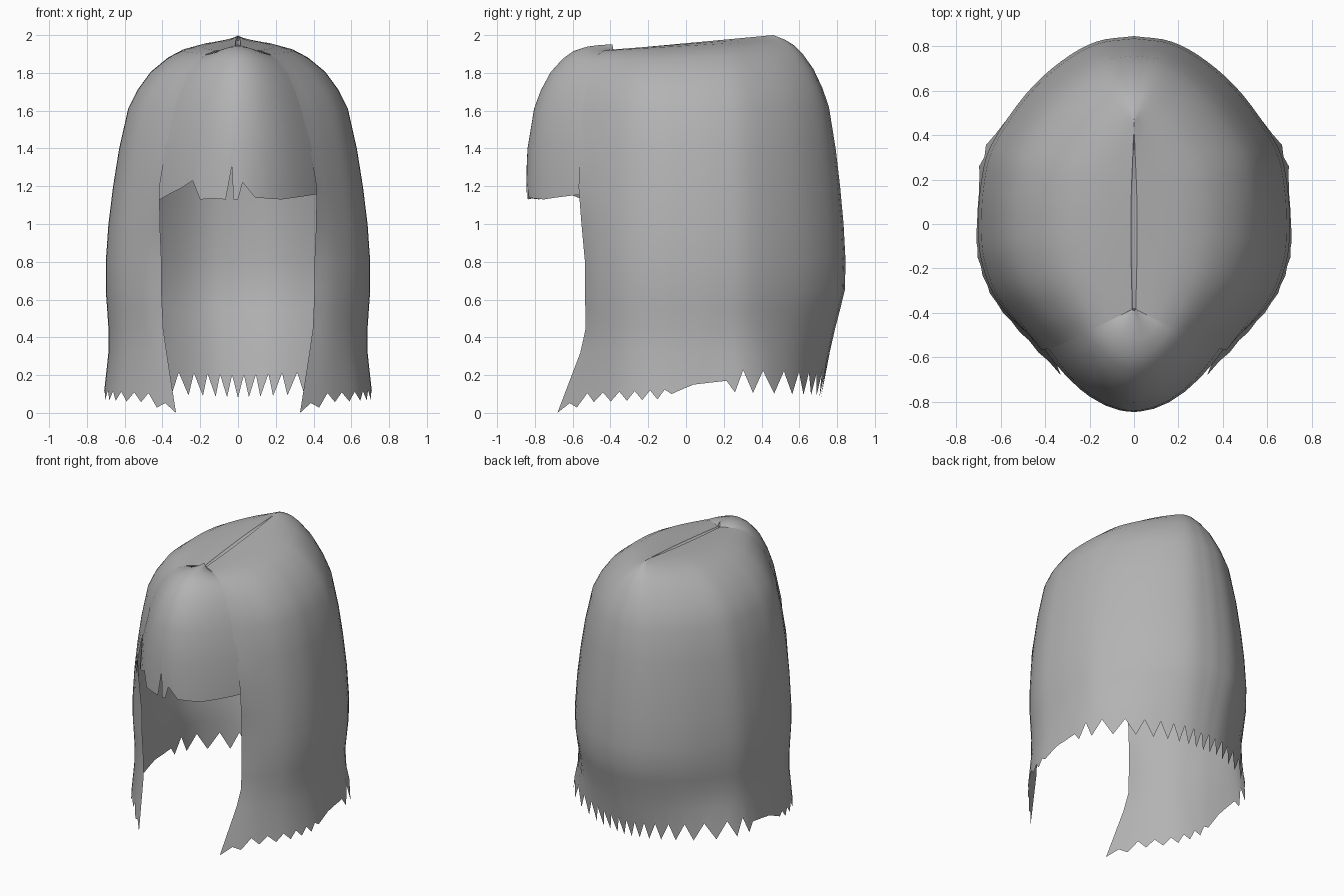
import bpy
import bmesh
from mathutils import Vector

old = bpy.data.objects.get("Cube")
if old:
    bpy.data.objects.remove(old, do_unlink=True)

hair = bpy.data.materials.new("grey hair")
hair.use_nodes = True
GREY = (0.45, 0.45, 0.45, 1)
hair.diffuse_color = GREY
hair.node_tree.nodes["Principled BSDF"].inputs["Base Color"].default_value = GREY

# Vertical profile shared by all strands: (height, distance out from the parting)
PROFILE = [(2.0, 0.02), (1.99, 0.15), (1.975, 0.28), (1.945, 0.42), (1.9, 0.53),
           (1.82, 0.66), (1.72, 0.76), (1.62, 0.83), (1.4, 0.9), (1.2, 0.945),
           (1.0, 0.98), (0.8, 1.0), (0.65, 1.0), (0.55, 0.99), (0.45, 0.98),
           (0.32, 0.98), (0.0, 1.03)]


def lerp_table(table, x):
    """Piecewise linear lookup in an ascending table."""
    for (x0, y0), (x1, y1) in zip(table, table[1:]):
        if x <= x1:
            return y0 + (y1 - y0) * (x - x0) / (x1 - x0)
    return table[-1][1]


def clamp(t):
    return min(1, max(0, t))


def spline(points, steps):
    """Smooth curve through the points."""
    p = [Vector(q) for q in points]
    p = [2 * p[0] - p[1]] + p + [2 * p[-1] - p[-2]]
    out = []
    for a, b, c, d in zip(p, p[1:], p[2:], p[3:]):
        for k in range(steps):
            t = k / steps
            out.append(b + (c - a) * t / 2 + (2 * a - 5 * b + 4 * c - d) * t * t / 2
                       + (3 * b - a - 3 * c + d) * t ** 3 / 2)
    return out + [p[-2]]


def strand(base, ridge_y, top, lowest, hem, dip, shape):
    """One column of points from the parting down to the hem."""
    rows = [(2.0 - dip, 0)] + [r for r in PROFILE if r[0] >= lowest]
    rows = [(z - (2 - top) * (1 - w), w) for z, w in rows]
    rows.append((hem, lerp_table(PROFILE[::-1], hem)))
    col = []
    for z, w in rows:
        w = shape(w, z)
        col.append(Vector((base.x * w, ridge_y + (base.y - ridge_y) * w, z)))
    return col


def build(name, columns):
    bm = bmesh.new()
    grid = [[bm.verts.new(p) for p in col] for col in columns]
    for a, b in zip(grid, grid[1:]):
        for j in range(len(a) - 1):
            bm.faces.new((a[j], a[j + 1], b[j + 1], b[j]))
    bmesh.ops.remove_doubles(bm, verts=bm.verts[:], dist=0.0005)
    mesh = bpy.data.meshes.new(name)
    bm.to_mesh(mesh)
    bm.free()
    mesh.materials.append(hair)
    obj = bpy.data.objects.new(name, mesh)
    bpy.context.collection.objects.link(obj)
    bpy.ops.object.select_all(action='DESELECT')
    obj.select_set(True)
    bpy.context.view_layer.objects.active = obj
    bpy.ops.object.shade_smooth_by_angle(angle=0.75)
    return obj


# Main hair: one side from the face opening round to the back, then mirrored
outline = spline([(0.44, -0.58), (0.53, -0.465), (0.635, -0.31), (0.69, -0.15),
                  (0.70, 0), (0.69, 0.17), (0.645, 0.35), (0.49, 0.58),
                  (0.33, 0.73), (0.17, 0.82), (0, 0.845)], 4)
HEM = [(0, 0), (3, 0.08), (14, 0.1), (17, 0.15), (21, 0.17), (40, 0.14)]
columns = []
for i, base in enumerate(outline):
    along = clamp((base.y + 0.58) / 1.425) ** 0.85
    back = max(0, base.y / 0.845)
    flare = 0.05 * max(0, 1 - abs(i - 25) / 6)

    def tuck(w, z):
        # the back slopes more at the crown and curls inward at the neck,
        # while the rear corners flick outward
        curl = 0.34 * (max(0, 0.68 - z) / 0.58) ** 1.15
        out = flare * clamp((0.4 - z) / 0.2)
        return w ** (1 + 0.4 * back ** 2) * (1 - back ** 3 * curl + out)

    tooth = 0.06 if i > 21 else 0.025 if 0 < i < 14 else 0
    hem = lerp_table(HEM, i) + (tooth if i % 2 else -tooth)
    dip = 0.012 if along < 0.93 else 0
    col = strand(base, -0.38 + 0.84 * along, 1.92 + 0.08 * along, 0.32, hem, dip, tuck)
    # face edge hangs straight, with its tip flicking forward
    front = max(0, 1 - i / 8) ** 2
    for p in col:
        hang = clamp((1.2 - p.z) / 0.4)
        flick = max(0, 0.4 - p.z) / 0.4
        p.x *= 1 - 0.09 * front * clamp((p.z - 1.25) / 0.4)
        p.x -= front * (0.035 * hang + 0.09 * flick)
        p.y += front * (0.045 * hang - 0.14 * flick)
    columns.append(col)
main = build("main_hair", columns)
mirror = main.modifiers.new("mirror", 'MIRROR')
mirror.use_clip = True
mirror.merge_threshold = 0.001

# Fringe: rounded panel over the forehead with a notched lower edge,
# its sides tucked under the main hair
NOTCHES = [(-0.43, 1.12), (-0.36, 1.16), (-0.3, 1.19), (-0.24, 1.23), (-0.2, 1.13),
           (-0.13, 1.135), (-0.065, 1.13), (-0.032, 1.31), (-0.025, 1.13), (0.0, 1.13),
           (0.025, 1.22), (0.09, 1.14), (0.16, 1.135), (0.23, 1.13), (0.3, 1.14),
           (0.37, 1.15), (0.43, 1.16)]
columns = []
for x, hem in NOTCHES:
    side = (x / 0.43) ** 2
    base = Vector((x / 0.91, -0.38 + (0.32 * side - 0.465) / 0.91))
    col = strand(base, -0.38, 1.95 - 0.04 * side, 1.4, hem, 0.05, lambda w, z: min(w, 0.91))
    for p in col:
        p.x *= 1 - 0.1 * clamp((p.z - 1.25) / 0.4)
    columns.append(col)
build("fringe", columns)
